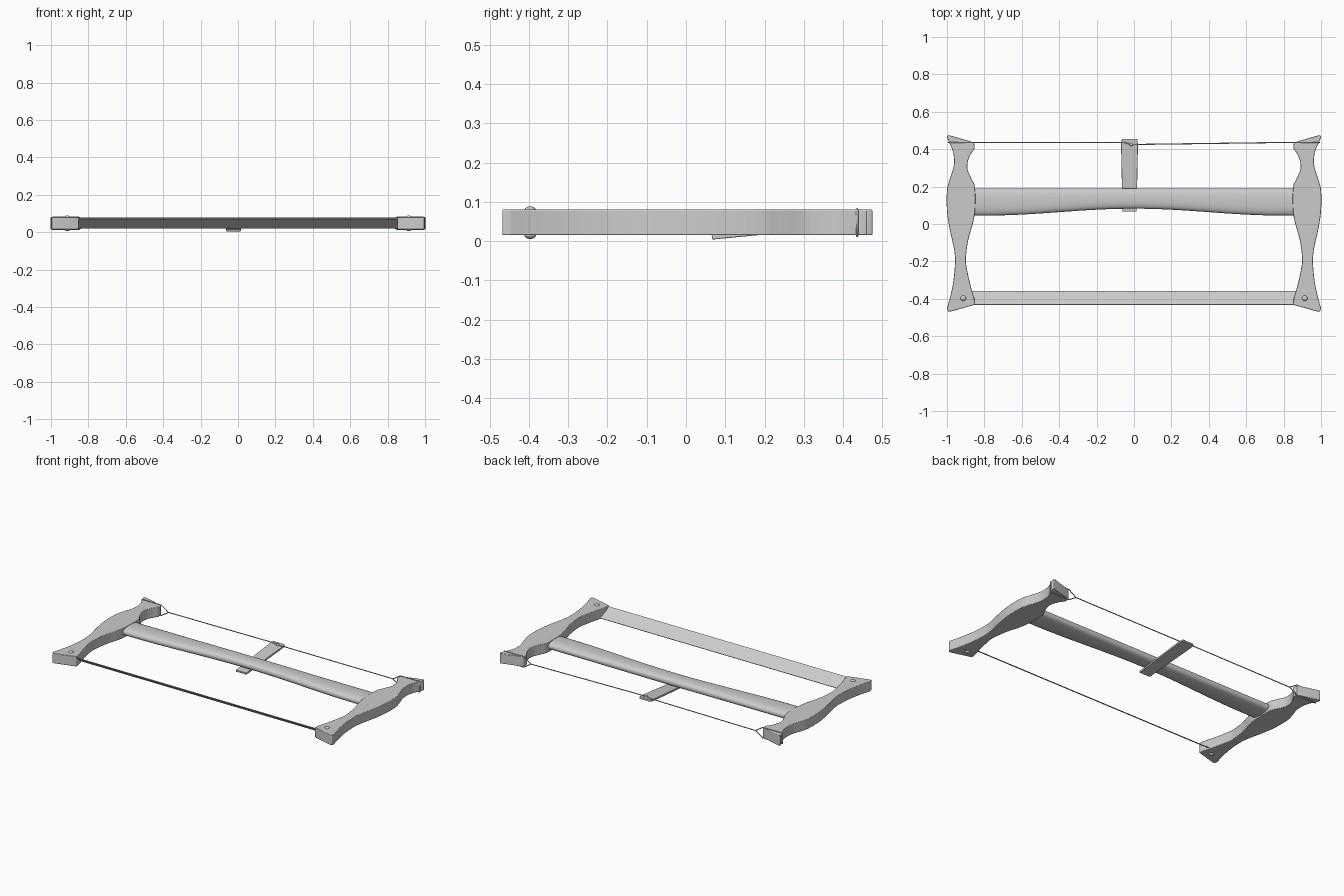
import bpy, bmesh, math
from mathutils import Vector

if "Cube" in bpy.data.objects:
    bpy.data.objects.remove(bpy.data.objects["Cube"])

ZC = 0.047  # mid height of the frame


def finish(name, bm, bevel=0, segs=2, angle=35):
    bmesh.ops.recalc_face_normals(bm, faces=bm.faces)
    me = bpy.data.meshes.new(name)
    bm.to_mesh(me)
    bm.free()
    ob = bpy.data.objects.new(name, me)
    bpy.context.collection.objects.link(ob)
    if bevel:
        m = ob.modifiers.new("bevel", 'BEVEL')
        m.width, m.segments = bevel, segs
        m.limit_method, m.angle_limit = 'ANGLE', math.radians(40)
    bpy.ops.object.select_all(action='DESELECT')
    ob.select_set(True)
    bpy.context.view_layer.objects.active = ob
    bpy.ops.object.shade_smooth_by_angle(angle=math.radians(angle))
    return ob


def spline(pts, n=6):
    """Smooth curve through 2D points."""
    p = [Vector(a) for a in [pts[0]] + pts + [pts[-1]]]
    out = []
    for a, b, c, d in zip(p, p[1:], p[2:], p[3:]):
        for i in range(n):
            t = i / n
            out.append(0.5 * (2*b + (c-a)*t + (2*a-5*b+4*c-d)*t*t + (3*b-a-3*c+d)*t**3))
    return out + [p[-1]]


def slab(name, outline, z0, z1, bevel):
    bm = bmesh.new()
    f = bm.faces.new([bm.verts.new((x, y, z0)) for x, y in outline])
    r = bmesh.ops.extrude_face_region(bm, geom=[f])
    bmesh.ops.translate(bm, vec=(0, 0, z1 - z0),
                        verts=[v for v in r['geom'] if isinstance(v, bmesh.types.BMVert)])
    return finish(name, bm, bevel)


def wire(name, paths, radius=0.003):
    cu = bpy.data.curves.new(name, 'CURVE')
    cu.dimensions, cu.bevel_depth, cu.bevel_resolution = '3D', radius, 2
    cu.use_fill_caps = True
    for path in paths:
        s = cu.splines.new('POLY')
        s.points.add(len(path) - 1)
        for q, co in zip(s.points, path):
            q.co = (*co, 1)
    ob = bpy.data.objects.new(name, cu)
    bpy.context.collection.objects.link(ob)
    return ob


# Curved side arms, wire loops and blade bolts, mirrored left to right
outer = [(1, .462), (.988, .435), (.966, .38), (.964, .31), (.985, .24), (1, .18), (1, .07),
         (.985, -.03), (.963, -.13), (.957, -.20), (.965, -.30), (.983, -.39), (1, -.45)]
inner = [(.852, -.432), (.854, -.40), (.876, -.32), (.897, -.22), (.898, -.17), (.885, -.08),
         (.853, .045), (.850, .19), (.868, .24), (.889, .29), (.888, .335), (.872, .375),
         (.853, .405), (.855, .436)]
side = [tuple(v) for v in spline(outer)] + [(.995, -.468), (.98, -.468)] \
    + [tuple(v) for v in spline(inner)] + [(.985, .474), (.996, .475)]
for s, label in ((-1, "left"), (1, "right")):
    slab(label + "_arm", [(s*x, y) for x, y in side], .015, .08, .006)

    # Loop round the arm top, meeting in front of it
    y = .436
    wire(label + "_wire_loop", [[(s*.80, y, ZC), (s*.853, y, .081), (s*.99, y, .081),
                                 (s*.993, y, .013), (s*.853, y, .013), (s*.80, y, ZC)]])

    # Domed bolt through the blade end
    bm = bmesh.new()
    bmesh.ops.create_uvsphere(bm, u_segments=20, v_segments=12, radius=.015)
    for v in bm.verts:
        v.co.z = v.co.z * .7 + (.031 if v.co.z >= 0 else -.031)
        v.co += Vector((s*.913, -.397, ZC))
    finish(label + "_blade_bolt", bm, angle=60)

# Crossbar: rounded section, underside arched towards the middle
bm = bmesh.new()
N, M = 32, 24
rings = []
for i in range(N + 1):
    x = -.87 + 1.74 * i / N
    k = min(abs(x) / .80, 1)
    front = .045 + .037 * (.5 + .5 * math.cos(math.pi * k))
    cy, hy = (.19 + front) / 2, (.19 - front) / 2
    ring = []
    for j in range(M):
        a = 2 * math.pi * j / M
        c, sn = math.cos(a), math.sin(a)
        ring.append(bm.verts.new((x, cy + hy * math.copysign(abs(c)**.8, c),
                                  .05 + .027 * math.copysign(abs(sn)**.8, sn))))
    rings.append(ring)
for a, b in zip(rings, rings[1:]):
    for j in range(M):
        bm.faces.new((a[j], a[(j+1) % M], b[(j+1) % M], b[j]))
bm.faces.new(rings[0])
bm.faces.new(rings[-1])
finish("crossbar", bm, angle=50)

# Thin tilted blade, front edge high
bm = bmesh.new()
bmesh.ops.create_cube(bm, size=1)
blade = None
for v in bm.verts:
    v.co = Vector((v.co.x * 1.80, v.co.y * .088, v.co.z * .005))
blade = finish("saw_blade", bm)
blade.location = (0, -.396, ZC)
blade.rotation_euler.x = math.radians(-36)

# Tapered toggle stick under the crossbar, tilted up to the wire
stick = [(-.038, -.195), (.038, -.195), (.045, .16), (.043, .19), (.036, .196),
         (-.036, .196), (-.043, .19), (-.045, .16)]
toggle = slab("toggle_stick", stick, -.006, .006, .002)
toggle.location = (-.024, .26, .0285)
toggle.rotation_euler.x = math.radians(5.5)

# Tension wire in two runs meeting at the toggle, with a knot
wire("tension_wire", [[(-.80, .436, ZC), (-.05, .435, .052), (-.015, .425, .053)],
                      [(-.015, .425, .053), (.80, .436, ZC)]])
bm = bmesh.new()
bmesh.ops.create_uvsphere(bm, u_segments=12, v_segments=8, radius=.009)
bmesh.ops.translate(bm, vec=(-.015, .425, .053), verts=bm.verts)
finish("wire_knot", bm, angle=60)
